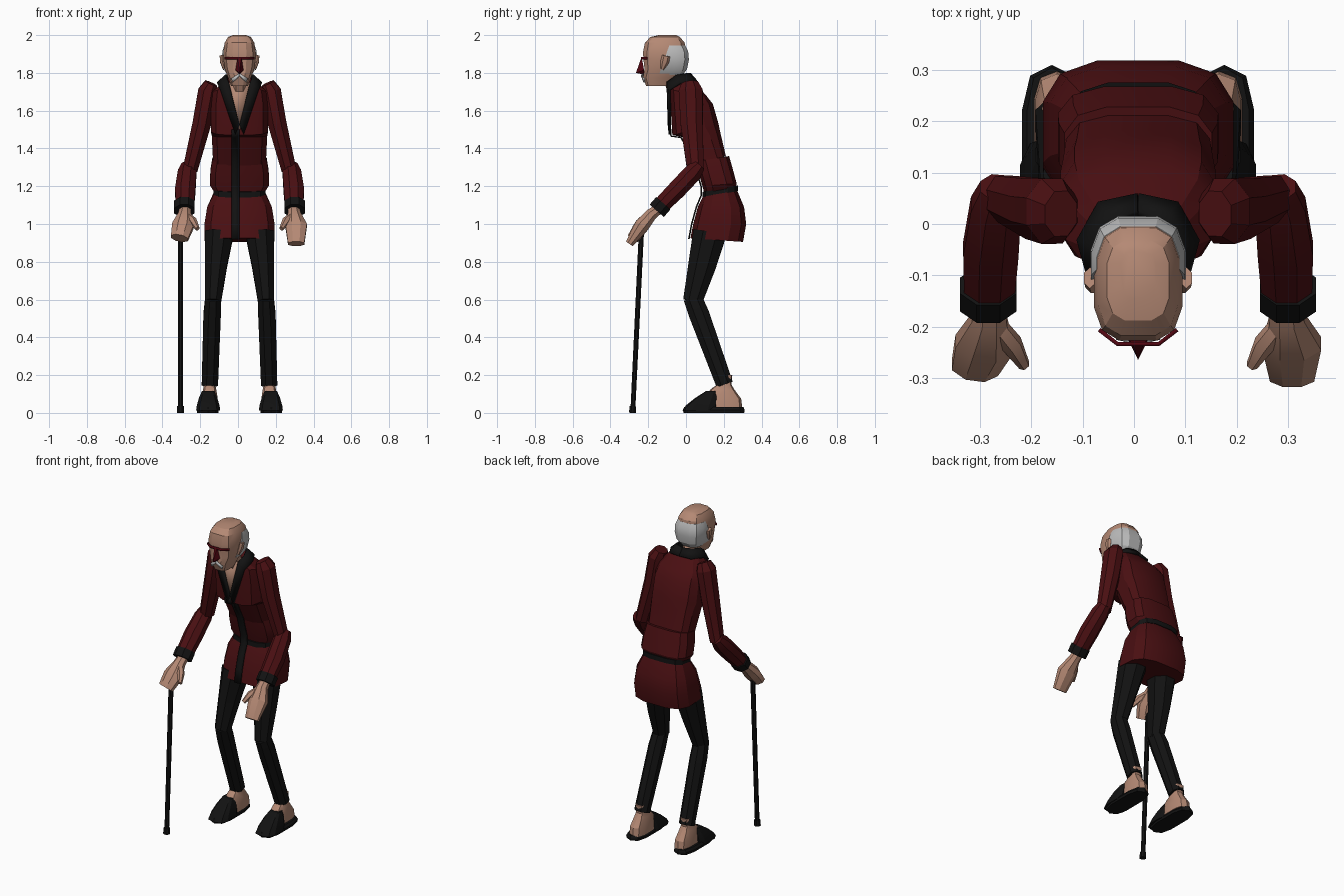
import bpy, bmesh, math
from mathutils import Vector

CX = 0.008  # body centre line


def material(name, rgb):
    m = bpy.data.materials.new(name)
    m.diffuse_color = (*rgb, 1)
    return m


RED = material("dark red cloth", (0.068, 0.0048, 0.006))
BLACK = material("black cloth", (0.006, 0.006, 0.006))
SKIN = material("skin", (0.46, 0.25, 0.175))
HAIR = material("grey hair", (0.5, 0.5, 0.5))
GLASS = material("red frame", (0.085, 0.002, 0.006))


def finish(name, bm, mat, s=1, thick=0):
    for v in bm.verts:
        v.co.x = CX + s * v.co.x
    bmesh.ops.recalc_face_normals(bm, faces=bm.faces)
    me = bpy.data.meshes.new(name)
    bm.to_mesh(me)
    bm.free()
    me.materials.append(mat)
    ob = bpy.data.objects.new(name, me)
    bpy.context.collection.objects.link(ob)
    if thick:
        mod = ob.modifiers.new("thickness", 'SOLIDIFY')
        mod.thickness, mod.offset = thick, 0
    bpy.ops.object.select_all(action='DESELECT')
    ob.select_set(True)
    bpy.context.view_layer.objects.active = ob
    bpy.ops.object.shade_smooth_by_angle(angle=math.radians(25))
    return ob


def skin_rings(rings):
    """Bridge closed rings of points and cap both ends."""
    bm = bmesh.new()
    vs = [[bm.verts.new(p) for p in r] for r in rings]
    n = len(vs[0])
    for a, b in zip(vs, vs[1:]):
        for i in range(n):
            j = (i + 1) % n
            bm.faces.new((a[i], a[j], b[j], b[i]))
    bm.faces.new(vs[0][::-1])
    bm.faces.new(vs[-1])
    return bm


def ring(hw, yf, yb, zf, zb=None, cx=0, n=12, p=0.65):
    """Rounded-box cross-section from front yf to back yb, tilted from zf to zb."""
    zb = zf if zb is None else zb
    pts = []
    for i in range(n):
        a = 2 * math.pi * (i + 0.5) / n
        c, q = math.cos(a), math.sin(a)
        x = math.copysign(abs(c) ** p, c)
        t = (math.copysign(abs(q) ** p, q) + 1) / 2
        pts.append((cx + hw * x, yf + (yb - yf) * t, zf + (zb - zf) * t))
    return pts


def loft(name, mat, rows, s=1, **kw):
    return finish(name, skin_rings([ring(*r, **kw) for r in rows]), mat, s)


def tube(name, mat, rows, s=1, n=8):
    """Limb along a path; each row is x, y, z, half width, half depth."""
    pts = [Vector(r[:3]) for r in rows]
    rings = []
    for k, r in enumerate(rows):
        t = (pts[min(k + 1, len(pts) - 1)] - pts[max(k - 1, 0)]).normalized()
        side = (Vector((1, 0, 0)) - t * t.x).normalized()
        up = t.cross(side)
        rings.append([])
        for i in range(n):
            a = 2 * math.pi * (i + 0.5) / n
            k8 = 1.06
            rings[-1].append(pts[k] + side * r[3] * k8 * math.cos(a) + up * r[4] * k8 * math.sin(a))
    return finish(name, skin_rings(rings), mat, s)


def strip(name, mat, left, right, s=1, thick=0.008):
    bm = bmesh.new()
    a = [bm.verts.new(p) for p in left]
    b = [bm.verts.new(p) for p in right]
    for i in range(len(a) - 1):
        bm.faces.new((a[i], a[i + 1], b[i + 1], b[i]))
    return finish(name, bm, mat, s, thick)


# Jacket
loft("jacket_skirt", RED, [
    (0.19, 0.02, 0.305, 0.925, 0.905), (0.19, 0.035, 0.322, 1.0),
    (0.175, 0.06, 0.31, 1.09), (0.138, 0.09, 0.272, 1.15, 1.18)])
loft("belt", BLACK, [
    (0.14, 0.085, 0.278, 1.14, 1.175), (0.14, 0.085, 0.278, 1.17, 1.205)])
loft("jacket_waist", RED, [
    (0.14, 0.095, 0.265, 1.165, 1.195), (0.16, 0.085, 0.27, 1.2, 1.215),
    (0.158, 0.065, 0.25, 1.27, 1.29), (0.147, 0.05, 0.23, 1.33, 1.36)])
loft("jacket_chest", RED, [
    (0.143, 0.055, 0.213, 1.31, 1.36), (0.15, -0.02, 0.185, 1.46, 1.48),
    (0.155, -0.075, 0.175, 1.47, 1.53), (0.155, -0.085, 0.145, 1.64, 1.635),
    (0.145, -0.085, 0.105, 1.71, 1.685), (0.085, -0.085, 0.02, 1.74, 1.775)])

# Front trim running from the chest to the hem
trim = [(-0.082, 1.5), (-0.08, 1.465), (-0.026, 1.458), (0.045, 1.32), (0.058, 1.27),
        (0.08, 1.2), (0.08, 1.15), (0.055, 1.09), (0.03, 1.0), (0.015, 0.92)]
strip("front_trim", BLACK, [(-0.043, y, z) for y, z in trim], [(0, y, z) for y, z in trim])

# Bare chest and neck
strip("open_neck", SKIN, [(-0.065, -0.09, 1.75), (-0.004, -0.082, 1.5)],
      [(0.065, -0.09, 1.75), (0.004, -0.082, 1.5)])
tube("neck", SKIN, [(0, -0.02, 1.68, 0.05, 0.05), (0, -0.06, 1.74, 0.048, 0.05),
                    (0, -0.09, 1.82, 0.048, 0.05)])

# Head, stacked from chin to crown
loft("head", SKIN, [
    (0.045, -0.212, -0.085, 1.73), (0.062, -0.23, -0.05, 1.775),
    (0.08, -0.222, -0.012, 1.82), (0.088, -0.228, 0, 1.875),
    (0.088, -0.23, 0.002, 1.91), (0.08, -0.22, -0.005, 1.96),
    (0.062, -0.19, -0.03, 1.99), (0.035, -0.145, -0.05, 2.0)])
bm = skin_rings([ring(*r) for r in [
    (0.066, -0.2, -0.015, 1.79), (0.086, -0.22, 0.008, 1.82), (0.095, -0.22, 0.018, 1.87),
    (0.093, -0.22, 0.014, 1.915), (0.083, -0.22, -0.002, 1.945)]])
cut = bmesh.ops.bisect_plane(bm, geom=bm.verts[:] + bm.edges[:] + bm.faces[:],
                             plane_co=(0, -0.115, 1.87), plane_no=(0, -1, 0.35), clear_outer=True)
bmesh.ops.holes_fill(bm, edges=[e for e in bm.edges if e.is_boundary])
finish("hair", bm, HAIR)

# Nose and spectacles
bm = bmesh.new()
tip = bm.verts.new((0, -0.265, 1.8))
base = [bm.verts.new(p) for p in [(-0.01, -0.235, 1.885), (0.01, -0.235, 1.885),
                                  (0.021, -0.222, 1.815), (0, -0.22, 1.79), (-0.021, -0.222, 1.815)]]
bm.faces.new(base)
for i in range(5):
    bm.faces.new((base[i], base[(i + 1) % 5], tip))
finish("nose", bm, GLASS)
brow = [(-0.076, -0.206), (-0.04, -0.234), (0.04, -0.234), (0.076, -0.206)]
strip("spectacles", GLASS, [(x, y, 1.872) for x, y in brow], [(x, y, 1.885) for x, y in brow])

for s, side in ((-1, "right"), (1, "left")):
    # Face details and collar
    strip(side + "_moustache", HAIR, [(0, -0.23, 1.797), (0.042, -0.222, 1.77)],
          [(0, -0.235, 1.783), (0.036, -0.222, 1.75)], s)
    tube(side + "_ear", SKIN, [(0.08, -0.125, 1.82, 0.008, 0.01), (0.092, -0.112, 1.86, 0.012, 0.022),
                               (0.094, -0.105, 1.89, 0.012, 0.02)], s, 6)
    strip(side + "_collar", BLACK,
          [(0, 0.02, 1.795), (0.05, 0.005, 1.795), (0.072, -0.05, 1.785),
           (0.058, -0.098, 1.75), (0, -0.09, 1.525)],
          [(0, 0.055, 1.755), (0.075, 0.04, 1.75), (0.115, -0.03, 1.745),
           (0.1, -0.088, 1.71), (0.022, -0.085, 1.475)], s, 0.014)

    # Arm
    tube(side + "_upper_sleeve", RED, [
        (0.15, 0.02, 1.745, 0.035, 0.045), (0.168, 0.025, 1.705, 0.052, 0.065),
        (0.2, 0.03, 1.53, 0.05, 0.06), (0.262, 0.05, 1.285, 0.04, 0.045)], s)
    tube(side + "_lower_sleeve", RED, [
        (0.27, 0.07, 1.31, 0.038, 0.035), (0.277, 0.035, 1.27, 0.05, 0.05),
        (0.287, -0.05, 1.18, 0.055, 0.05), (0.29, -0.135, 1.095, 0.05, 0.045)], s)
    tube(side + "_cuff", BLACK, [(0.292, -0.12, 1.11, 0.056, 0.051),
                                 (0.292, -0.155, 1.07, 0.056, 0.051)], s)
    finger = (0.3, -0.3, 0.895, 0.044, 0.022) if s > 0 else (0.318, -0.28, 0.925, 0.047, 0.032)
    tube(side + "_hand", SKIN, [
        (0.288, -0.145, 1.08, 0.03, 0.028), (0.29, -0.185, 1.05, 0.035, 0.032),
        (0.3, -0.235, 0.99, 0.058, 0.04), finger], s)
    tube(side + "_thumb", SKIN, [
        (0.275, -0.2, 1.04, 0.02, 0.02), (0.245, -0.235, 1.015, 0.02, 0.022),
        (0.222, -0.275, 0.975, 0.011, 0.013)], s, 6)

    # Leg
    tube(side + "_thigh", BLACK, [
        (0.108, 0.125, 0.95, 0.078, 0.09), (0.125, 0.085, 0.78, 0.06, 0.075),
        (0.14, 0.035, 0.59, 0.043, 0.052)], s)
    tube(side + "_shin", BLACK, [
        (0.14, 0.035, 0.61, 0.042, 0.05), (0.145, 0.07, 0.52, 0.047, 0.055),
        (0.157, 0.205, 0.15, 0.044, 0.046)], s)

    # Foot and slipper
    loft(side + "_foot", SKIN, [
        (0.046, 0.1, 0.298, 0.025), (0.044, 0.1, 0.292, 0.075),
        (0.036, 0.13, 0.255, 0.125), (0.03, 0.165, 0.24, 0.15),
        (0.03, 0.175, 0.245, 0.2)], s, cx=0.158, n=10)
    bm = skin_rings([ring(*r, cx=0.168, n=10) for r in [
        (0.058, -0.012, 0.308, 0), (0.06, -0.018, 0.31, 0.015), (0.05, -0.01, 0.305, 0.03)]])
    finish(side + "_slipper_sole", bm, BLACK, s)
    loft(side + "_slipper", BLACK, [
        (0.066, -0.02, 0.165, 0.012), (0.062, 0.0, 0.168, 0.04),
        (0.05, 0.05, 0.168, 0.08), (0.034, 0.105, 0.165, 0.115)], s, cx=0.166, n=10)

# Walking stick
tube("walking_stick", BLACK, [(-0.312, -0.281, 0.02, 0.013, 0.013),
                              (-0.312, -0.236, 0.96, 0.014, 0.014)])
tube("stick_tip", BLACK, [(-0.312, -0.283, 0.0, 0.019, 0.019),
                          (-0.312, -0.281, 0.035, 0.018, 0.018)])
